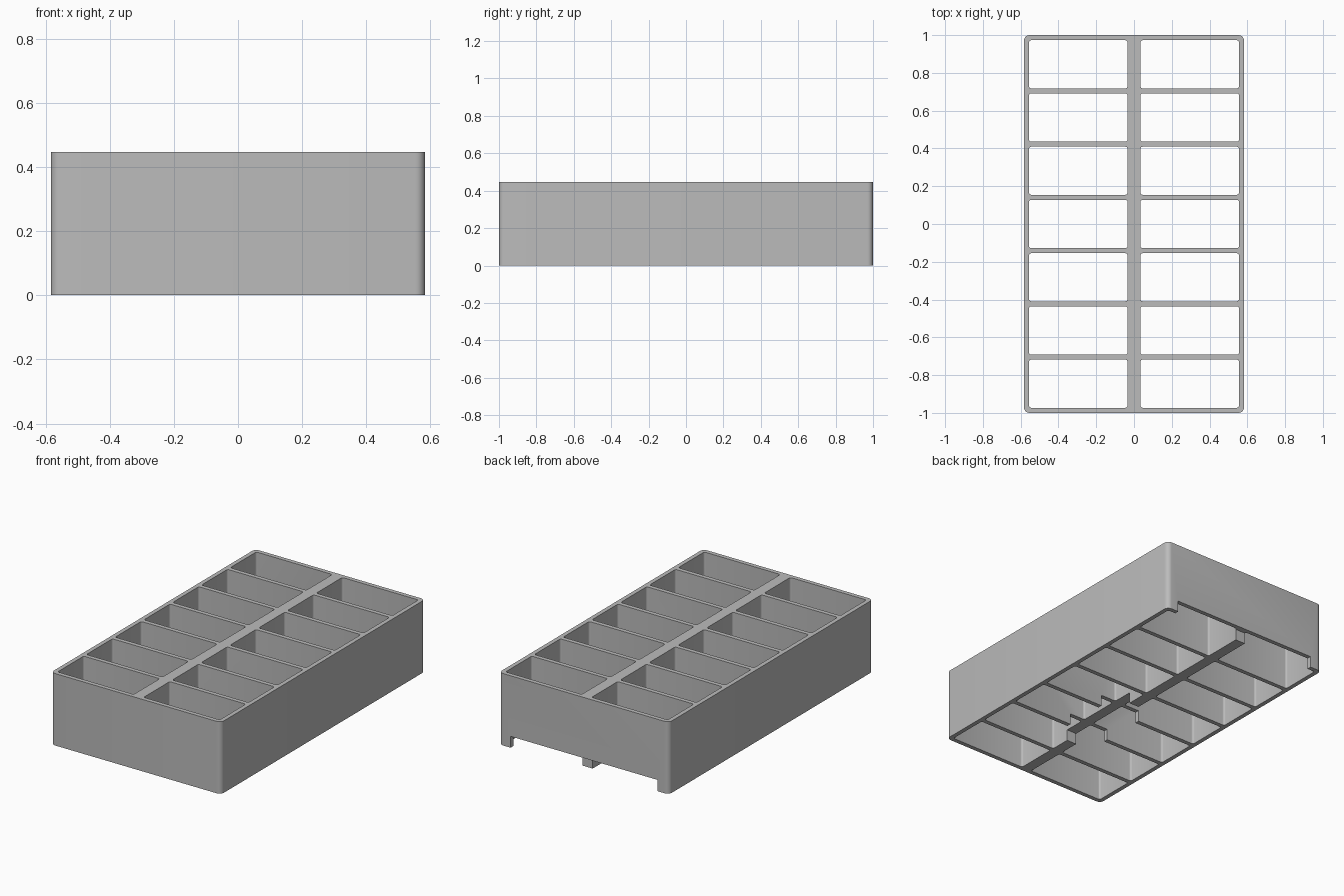
import bpy
import bmesh
import math

if "Cube" in bpy.data.objects:
    bpy.data.objects.remove(bpy.data.objects["Cube"], do_unlink=True)

HALF_X, HEIGHT = 0.583, 0.446
WALL, RIB = 0.027, 0.068
ROWS = 7
CELL_X = HALF_X - WALL - RIB / 2
CELL_Y = (2 - WALL * (ROWS + 1)) / ROWS
NOTCH = 0.07

grey = bpy.data.materials.new("plain_grey")
grey.use_nodes = True
colour = (0.5, 0.5, 0.5, 1)
grey.diffuse_color = colour
grey.node_tree.nodes["Principled BSDF"].inputs["Base Color"].default_value = colour


def add_prism(bm, x0, x1, y0, y1, z0, z1, radius=0, steps=4):
    """Upright block with optionally rounded vertical corners."""
    ring = []
    corners = ((x1, y1, -1, -1), (x0, y1, 1, -1), (x0, y0, 1, 1), (x1, y0, -1, 1))
    for i, (x, y, sx, sy) in enumerate(corners):
        for s in range(steps + 1 if radius else 1):
            a = math.pi / 2 * (i + s / steps)
            ring.append((x + radius * (sx + math.cos(a)), y + radius * (sy + math.sin(a))))
    low = [bm.verts.new((x, y, z0)) for x, y in ring]
    top = [bm.verts.new((x, y, z1)) for x, y in ring]
    bm.faces.new(low[::-1])
    bm.faces.new(top)
    for i in range(len(ring)):
        j = (i + 1) % len(ring)
        bm.faces.new((low[i], low[j], top[j], top[i]))


def make_object(name, bm):
    mesh = bpy.data.meshes.new(name)
    bm.to_mesh(mesh)
    bm.free()
    mesh.materials.append(grey)
    obj = bpy.data.objects.new(name, mesh)
    bpy.context.collection.objects.link(obj)
    return obj


# Rounded outer block
bm = bmesh.new()
add_prism(bm, -HALF_X, HALF_X, -1, 1, 0, HEIGHT, 0.03, 6)
tray = make_object("divided_tray", bm)

# Two columns of open compartments
bm = bmesh.new()
for row in range(ROWS):
    y = -1 + WALL + row * (CELL_Y + WALL)
    for x in (-HALF_X + WALL, RIB / 2):
        add_prism(bm, x, x + CELL_X, y, y + CELL_Y, -0.1, HEIGHT + 0.1, 0.012)
compartments = make_object("compartment_cutter", bm)

# Underside recesses: one across the back wall, one across the centre rib
bm = bmesh.new()
add_prism(bm, -0.503, 0.503, 0.963, 1.1, -0.1, NOTCH)
add_prism(bm, -0.14, 0.14, -0.565, 0, -0.1, NOTCH)
recesses = make_object("recess_cutter", bm)

# Cut the block, keep the result and drop the cutters
for cutter in (compartments, recesses):
    cutter.hide_render = True
    mod = tray.modifiers.new(cutter.name, "BOOLEAN")
    mod.operation = "DIFFERENCE"
    mod.solver = "EXACT"
    mod.object = cutter
bpy.context.view_layer.update()
depsgraph = bpy.context.evaluated_depsgraph_get()
result = bpy.data.meshes.new_from_object(tray.evaluated_get(depsgraph))
tray.modifiers.clear()
tray.data = result
for cutter in (compartments, recesses):
    bpy.data.objects.remove(cutter, do_unlink=True)

# Smooth rounded corners, crisp edges
bpy.ops.object.select_all(action="DESELECT")
tray.select_set(True)
bpy.context.view_layer.objects.active = tray
bpy.ops.object.shade_smooth_by_angle(angle=math.radians(30))
